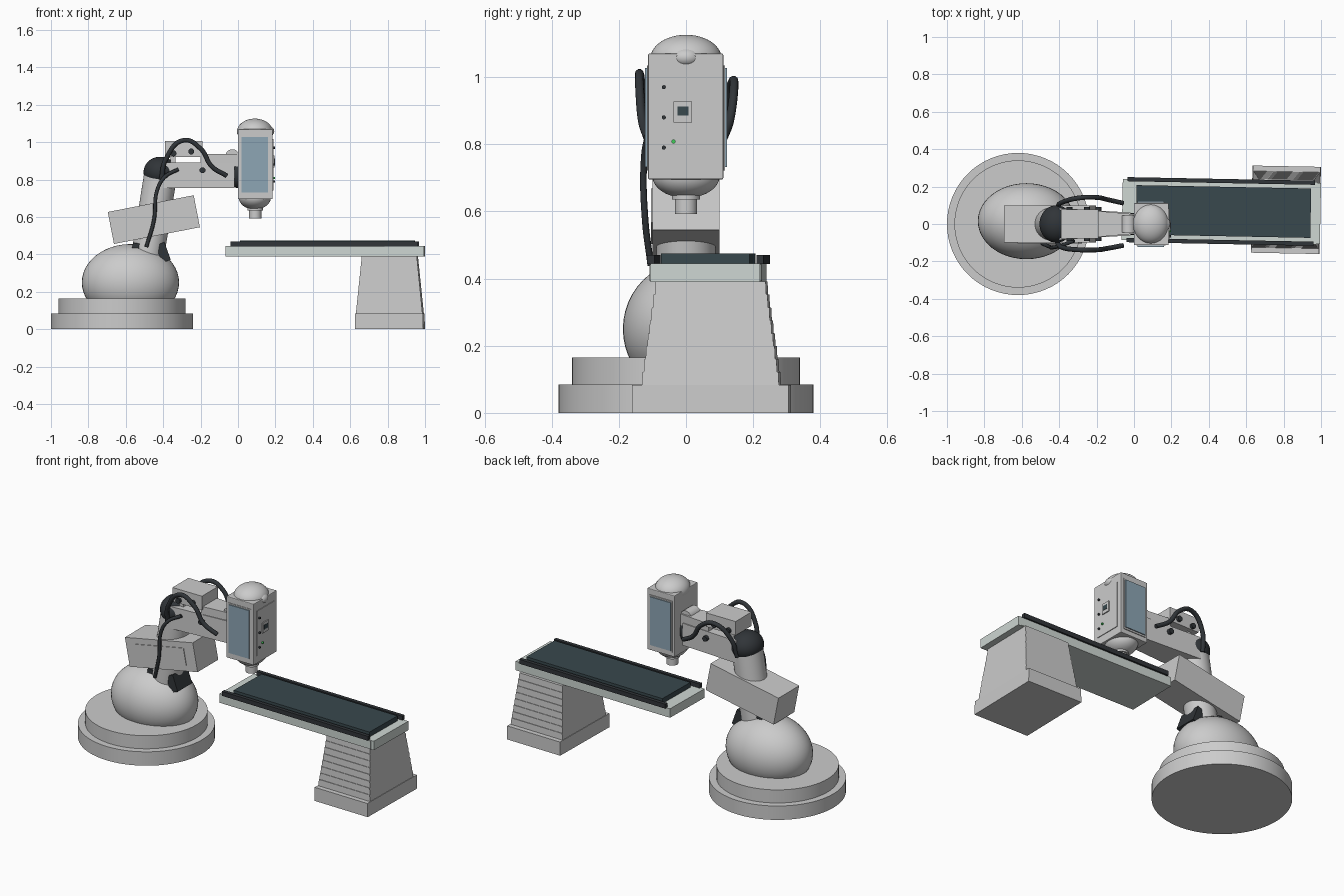
import bpy, bmesh, math
from mathutils import Vector, Matrix

if "Cube" in bpy.data.objects:
    bpy.data.objects.remove(bpy.data.objects["Cube"])


def mat(name, c):
    m = bpy.data.materials.new(name)
    m.diffuse_color = (*c, 1)
    m.use_nodes = True
    m.node_tree.nodes["Principled BSDF"].inputs["Base Color"].default_value = m.diffuse_color
    return m


DARK = mat("dark_rubber", (0.03, 0.035, 0.04))
BLUE = mat("blue_glass", (0.27, 0.38, 0.46))
SLATE = mat("slate_mat", (0.04, 0.065, 0.075))
PALE = mat("pale_frame", (0.62, 0.68, 0.65))
GREEN = mat("green_lamp", (0.05, 0.6, 0.1))


def finish(o, name, m=None, bevel=0, smooth=False):
    o.name = name
    if m:
        o.data.materials.append(m)
    if bevel:
        b = o.modifiers.new("Bevel", 'BEVEL')
        b.width = bevel
        b.segments = 2
    if smooth:
        bpy.ops.object.select_all(action='DESELECT')
        o.select_set(True)
        bpy.context.view_layer.objects.active = o
        bpy.ops.object.shade_smooth_by_angle(angle=math.radians(35))
    return o


def box(name, lo, hi, m=None, bevel=0):
    lo, hi = Vector(lo), Vector(hi)
    bpy.ops.mesh.primitive_cube_add(size=1, location=(lo + hi) / 2)
    o = bpy.context.object
    for v in o.data.vertices:
        v.co = Vector(a * b for a, b in zip(v.co, hi - lo))
    return finish(o, name, m, bevel)


def cyl(name, a, b, r, m=None, r2=None, n=48):
    a, b = Vector(a), Vector(b)
    bpy.ops.mesh.primitive_cone_add(vertices=n, radius1=r, radius2=r if r2 is None else r2,
                                    depth=(b - a).length, location=(a + b) / 2)
    o = bpy.context.object
    o.rotation_euler = (b - a).to_track_quat('Z', 'Y').to_euler()
    return finish(o, name, m, 0, True)


def ball(name, c, r, m=None, zmin=None, zmax=None):
    bpy.ops.mesh.primitive_uv_sphere_add(segments=48, ring_count=24, radius=1, location=c)
    o = bpy.context.object
    for v in o.data.vertices:
        v.co = Vector(a * b for a, b in zip(v.co, r))
        if zmin is not None:
            v.co.z = max(v.co.z, zmin - c[2])
        if zmax is not None:
            v.co.z = min(v.co.z, zmax - c[2])
    return finish(o, name, m, 0, True)


def frustum(name, c, lo, hi, z0, z1, turn=0, m=None):
    # box whose bottom and top have different half sizes
    o = box(name, (-1, -1, z0), (1, 1, z1), m)
    for v in o.data.vertices:
        h = hi if v.co.z > 0 else lo
        v.co.x *= h[0]
        v.co.y *= h[1]
    o.location = (c[0], c[1], (z0 + z1) / 2)
    o.rotation_euler.z = turn
    return o


def tube(name, pts, r=0.013):
    cu = bpy.data.curves.new(name, 'CURVE')
    cu.dimensions = '3D'
    cu.bevel_depth = r
    cu.bevel_resolution = 3
    cu.use_fill_caps = True
    s = cu.splines.new('BEZIER')
    s.bezier_points.add(len(pts) - 1)
    for p, q in zip(s.bezier_points, pts):
        p.co = q
        p.handle_left_type = p.handle_right_type = 'AUTO'
    cu.materials.append(DARK)
    o = bpy.data.objects.new(name, cu)
    bpy.context.collection.objects.link(o)


# floor base and round body
cyl("base_plate", (-0.62, 0, 0), (-0.62, 0, 0.085), 0.38, n=64)
cyl("base_step", (-0.62, 0, 0.085), (-0.62, 0, 0.165), 0.34, n=64)
ball("round_body", (-0.575, 0.015, 0.25), (0.26, 0.203, 0.205), zmin=0.15)

# lower arm, shoulder cover and its side panels
cyl("lower_arm", (-0.485, 0, 0.38), (-0.415, 0, 0.82), 0.088)
for x in (-0.545, -0.40):
    o = box("shoulder_clamp", (x - 0.025, -0.07, 0.36), (x + 0.025, 0.07, 0.46), DARK)
    o.rotation_euler.y = math.radians(10 if x < -0.5 else -20)
tilt = Matrix.Translation((-0.45, 0, 0.586)) @ Matrix.Rotation(math.radians(-11), 4, 'Y')
o = box("shoulder_box", (-0.234, -0.1, -0.087), (0.234, 0.1, 0.087))
o.matrix_world = tilt
o = box("shoulder_panel", (-0.165, -0.104, -0.052), (0.165, -0.09, 0.052))
o.matrix_world = tilt @ Matrix.Translation((0, -0.097, 0))

# elbow
ball("elbow_joint", (-0.415, 0, 0.84), (0.09, 0.1, 0.082), DARK)

# upper arm
o = box("upper_arm", (-0.40, -0.085, 0.755), (-0.02, 0.085, 0.89))
for v in o.data.vertices:
    if v.co.x > 0:
        v.co.y *= 0.72
o = box("forearm_ridge", (-0.2, -0.07, 0.87), (0.0, 0.07, 0.938))
for v in o.data.vertices:
    if v.co.x > 0:
        v.co.y *= 0.75
box("arm_cover", (-0.39, -0.077, 0.92), (-0.19, 0.077, 1.005))
box("cover_post", (-0.36, -0.05, 0.87), (-0.335, 0.05, 0.93))
for x, z in ((-0.345, 0.94), (-0.25, 0.95), (-0.19, 0.85)):
    cyl("arm_bolt", (x, -0.092, z), (x, 0.092, z), 0.016, DARK, n=16)

# wrist
ball("wrist_joint", (-0.005, 0, 0.83), (0.035, 0.06, 0.075), DARK)
cyl("wrist_pin", (-0.03, -0.045, 0.925), (-0.03, 0.045, 0.925), 0.037)

# tool head
box("head_box", (0, -0.113, 0.695), (0.185, 0.111, 1.07), bevel=0.004)
ball("head_top_dome", (0.09, 0, 1.055), (0.096, 0.106, 0.071), zmin=1.04)
ball("head_lower_dome", (0.09, 0, 0.705), (0.086, 0.1, 0.065), zmax=0.71)
ball("head_brow", (0.15, 0, 1.058), (0.044, 0.047, 0.032))
cyl("nozzle_collar", (0.092, 0, 0.635), (0.092, 0, 0.66), 0.042)
cyl("nozzle", (0.092, 0, 0.592), (0.092, 0, 0.645), 0.033)
for s in (-1, 1):
    box("side_frame", (0.014, min(s * .1, s * .116), 0.722), (0.168, max(s * .1, s * .116), 1.035))
    box("side_glass", (0.02, min(s * .11, s * .122), 0.732), (0.16, max(s * .11, s * .122), 1.027), BLUE)
box("face_panel", (0.18, -0.085, 0.742), (0.189, 0.083, 1.017))
box("screen_frame", (0.185, -0.037, 0.865), (0.195, 0.018, 0.928))
box("screen", (0.19, -0.025, 0.885), (0.197, 0.007, 0.912), SLATE)
for y, z, m in ((-.066, .97, DARK), (-.066, .88, DARK), (-.066, .79, DARK), (-.037, .808, GREEN)):
    cyl("button", (0.185, y, z), (0.198, y, z), 0.006, m, n=16)

# hoses
tube("front_hose", [(-.41, -.10, .80), (-.385, -.125, .91), (-.29, -.138, 1.01),
                    (-.2, -.138, .965), (-.14, -.13, .87), (-.06, -.115, .82)])
tube("rear_hose", [(-.41, .09, .80), (-.385, .115, .91), (-.29, .14, 0.99),
                   (-.2, .142, .955), (-.14, .13, .87), (-.06, .112, .82)])
tube("shoulder_hose", [(-.49, -.105, .44), (-.45, -.122, .58), (-.43, -.125, .75),
                       (-.39, -.115, .815), (-.32, -.09, .855)], 0.01)

# table, turned very slightly
TURN = math.radians(-1.1)
table = [box("table_frame", (-.53, -.163, .39), (.53, .163, .445), PALE),
         box("table_mat", (-.455, -.132, .44), (.478, .132, .475), SLATE),
         box("table_end_block", (.32, -.166, .393), (.51, .166, .442), PALE)]
for s in (-1, 1):
    table.append(box("table_rail", (-.505, s * .163 - .011, .443), (.497, s * .163 + .011, .47), DARK))
pivot = Matrix.Translation((0.467, 0.067, 0)) @ Matrix.Rotation(TURN, 4, 'Z')
for o in table:
    o.matrix_world = pivot @ Matrix.Translation(o.location)

# stepped pedestal
C = (0.812, 0.076)
frustum("pedestal_foot", C, (0.183, 0.233), (0.181, 0.233), 0, 0.083, TURN)
n = 8
for i in range(n):
    z0, z1 = 0.083 + i * 0.0385, 0.083 + (i + 1) * 0.0385
    hx, hx2 = 0.178 - 0.031 * i / n, 0.178 - 0.031 * (i + 1) / n
    hy = 0.204 - 0.038 * i / (n - 1)
    frustum("pedestal_step", C, (hx, hy), (hx2, hy - 0.002), z0, z1, TURN)
